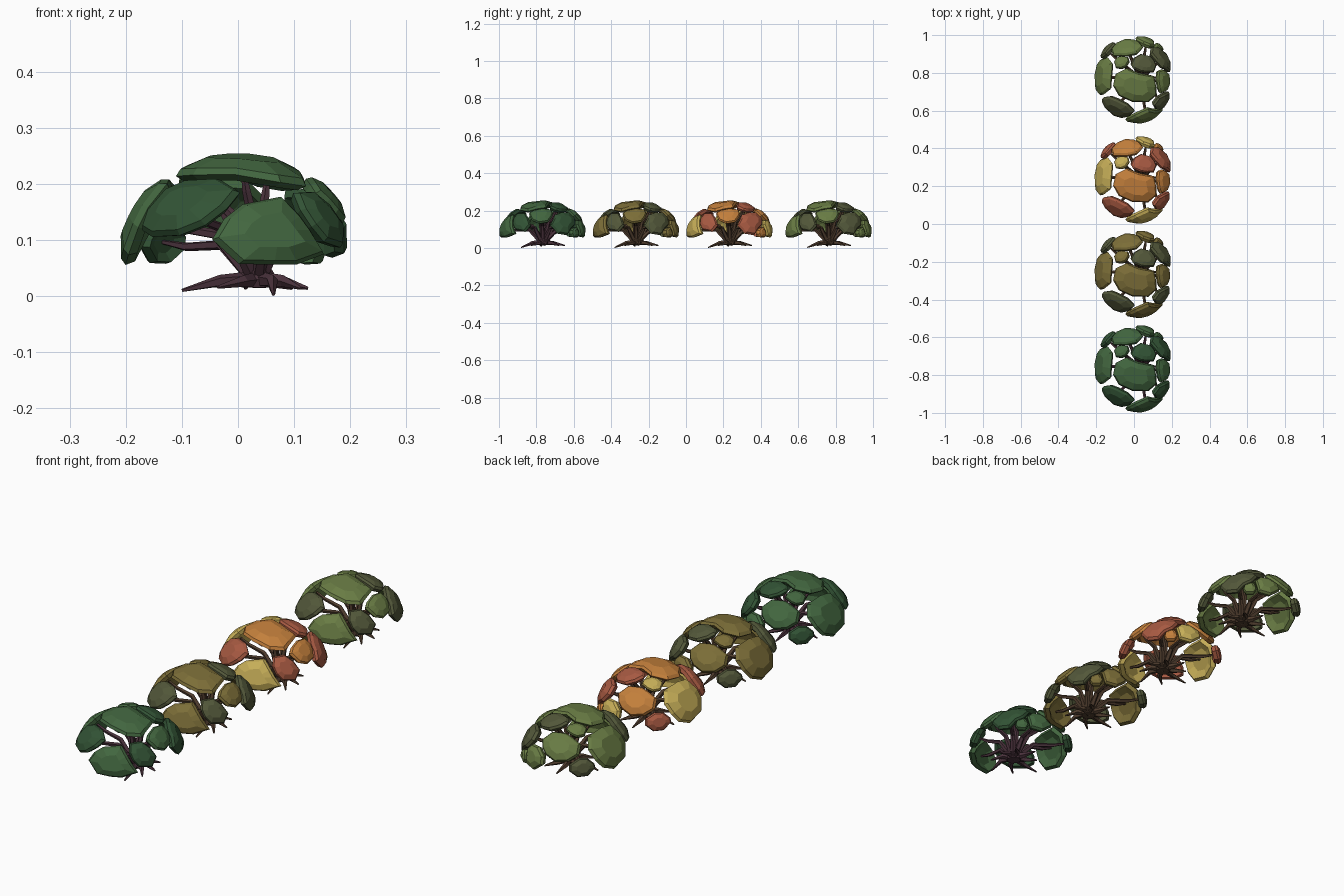
import bpy, bmesh, math, random
from mathutils import Vector

if "Cube" in bpy.data.objects:
    bpy.data.objects.remove(bpy.data.objects["Cube"])


def mat(name, hexcol):
    m = bpy.data.materials.new(name)
    lin = []
    for i in (0, 2, 4):
        c = int(hexcol[i:i + 2], 16) / 255
        lin.append(c / 12.92 if c <= 0.04045 else ((c + 0.055) / 1.055) ** 2.4)
    m.diffuse_color = (*lin, 1)
    m.use_nodes = True
    m.node_tree.nodes["Principled BSDF"].inputs["Base Color"].default_value = m.diffuse_color
    return m


pine = mat("pine_green", "42663F")
deep = mat("deep_green", "325335")
olive = mat("olive", "7C6E38")
grey = mat("grey_green", "53583A")
orange = mat("orange", "C4803C")
red = mat("rust_red", "A85A42")
yellow = mat("straw_yellow", "C6AE58")
moss = mat("moss_green", "697C44")
plum = mat("plum_bark", "4A323C")
brown = mat("brown_bark", "503D2E")

# Crown dome on which all leaf plates lie
C = Vector((0, 0, 0.06))
R = Vector((0.212, 0.234, 0.192))
P = 2.1


def on_dome(p, scale=1.0):
    d = p - C
    k = sum(abs(d[i] / R[i]) ** P for i in range(3)) ** (1 / P)
    return C + d / k * scale


class Patch:
    """Centre, tangent frame and size of one leaf plate on the dome."""

    def __init__(self, x, y, z, ha, hb, rot, slot):
        self.c = on_dome(Vector((x, y, z)))
        n = Vector([(self.c[i] - C[i]) / R[i] ** 2 for i in range(3)]).normalized()
        if n.z > 0.85:
            u = (Vector((1, 0, 0)) - n * n.x).normalized()
        else:
            u = Vector((0, 0, 1)).cross(n).normalized()
        v = n.cross(u)
        self.u = u * math.cos(rot) + v * math.sin(rot)
        self.v = v * math.cos(rot) - u * math.sin(rot)
        self.n, self.ha, self.hb, self.slot = n, ha, hb, slot

    def dist(self, p):
        d = p - self.c
        return math.sqrt((d.dot(self.u) / self.ha) ** 2 + (d.dot(self.v) / self.hb) ** 2
                         + (d.dot(self.n) / (self.ha + self.hb)) ** 2)


def leaf_plate(me_patch, patches, seed):
    """Faceted thick shell patch, grown until it nearly meets its neighbours."""
    rnd = random.Random(seed)
    q = me_patch
    sides = 10 if q.ha > 0.065 else 8
    outline = []
    for i in range(sides):
        a = 2 * math.pi * (i + 0.5 + rnd.uniform(-0.2, 0.2)) / sides
        ray = q.u * (q.ha * math.cos(a)) + q.v * (q.hb * math.sin(a))
        r = 0.5
        limit = rnd.uniform(1.22, 1.42)
        while r < limit:
            p = on_dome(q.c + ray * (r + 0.03))
            if p.z < 0.055 or any(o.dist(p) * 0.88 < q.dist(p) for o in patches if o is not q):
                break
            r += 0.03
        outline.append(ray * r)
    bm = bmesh.new()
    rings = []
    # hollow underside, rim, shoulder, crown
    for size, height in ((0.5, 0.89), (0.92, 0.87), (1.0, 0.95), (0.86, 0.99), (0.45, 1.015)):
        rings.append([bm.verts.new(on_dome(q.c + o * size, height)) for o in outline])
    for lo, hi in zip(rings, rings[1:]):
        bridge(bm, lo, hi)
    bm.faces.new(rings[-1])
    bm.faces.new(rings[0][::-1])
    return finish(bm, "leaf_plate")


def bridge(bm, lo, hi):
    for i in range(len(lo)):
        j = (i + 1) % len(lo)
        bm.faces.new((lo[i], lo[j], hi[j], hi[i]))


def finish(bm, name):
    bmesh.ops.recalc_face_normals(bm, faces=bm.faces)
    me = bpy.data.meshes.new(name)
    bm.to_mesh(me)
    bm.free()
    return me


def tube(bm, pts, radii, sides=5):
    pts = [Vector(p) for p in pts]
    ref = (pts[-1] - pts[0]).orthogonal()
    rings = []
    for i, p in enumerate(pts):
        d = (pts[min(i + 1, len(pts) - 1)] - pts[max(i - 1, 0)]).normalized()
        a = (ref - d * ref.dot(d)).normalized()
        b = d.cross(a)
        rings.append([bm.verts.new(p + (a * math.cos(t) + b * math.sin(t)) * radii[i])
                      for t in (2 * math.pi * k / sides for k in range(sides))])
    for lo, hi in zip(rings, rings[1:]):
        bridge(bm, lo, hi)
    bm.faces.new(rings[0][::-1])
    bm.faces.new(rings[-1])


# centre x, y, z, half width, half height, turn, colour slot
patches = [Patch(*p) for p in [
    (0.01, -0.035, 0.25, 0.125, 0.08, -0.25, 0),
    (-0.17, 0.015, 0.145, 0.10, 0.085, 0, 2),
    (-0.10, -0.155, 0.165, 0.095, 0.055, 0.25, 1),
    (0.065, -0.20, 0.11, 0.10, 0.065, -0.15, 2),
    (0.155, -0.125, 0.145, 0.06, 0.055, 0.2, 1),
    (0.165, -0.01, 0.185, 0.075, 0.05, 0, 0),
    (0.165, 0.125, 0.15, 0.075, 0.07, 0, 1),
    (0.06, 0.085, 0.235, 0.07, 0.05, 0.2, 1),
    (0.07, 0.205, 0.11, 0.06, 0.045, 0, 2),
    (-0.04, 0.17, 0.17, 0.075, 0.055, 0, 0),
    (-0.065, 0.09, 0.215, 0.04, 0.036, 0.3, 2),
    (-0.13, 0.14, 0.095, 0.05, 0.035, 0, 1),
    (0.14, 0.18, 0.09, 0.035, 0.03, 0, 0),
]]
plate_meshes = [leaf_plate(q, patches, i + 3) for i, q in enumerate(patches)]

# Trunk base, forked branches and spreading roots
base = Vector((0.035, 0, 0.03))
bm = bmesh.new()
tube(bm, [base + Vector((0, 0, -0.015)), base, base + Vector((0, 0, 0.02))],
     [0.03, 0.036, 0.024], 7)
for q in patches[:12]:
    end = on_dome(q.c, 0.89)
    out = Vector((end.x - base.x, end.y - base.y, 0))
    mid = base + out * 0.38 + Vector((0, 0, 0.035 + (end.z - base.z) * 0.4))
    tube(bm, [base + out * 0.04, mid, base.lerp(end, 0.75) + Vector((0, 0, 0.008)), end],
         [0.014, 0.010, 0.008, 0.004], 5)
roots = [(0.1, 0.09, 0.014), (0.95, 0.105, 0.014), (1.75, 0.12, 0.014), (2.5, 0.10, 0.018),
         (3.2, 0.135, 0.010), (4.05, 0.115, 0.016), (4.95, 0.12, 0.003), (5.6, 0.10, 0.014)]
for ang, length, z in roots:
    d = Vector((math.cos(ang), math.sin(ang), 0))
    side = Vector((-d.y, d.x, 0)) * 0.012
    tip = base + d * length
    tip.z = z
    tube(bm, [base, base + d * length * 0.5 + side - Vector((0, 0, 0.003)), tip],
         [0.016, 0.011, 0.003], 5)
trunk_mesh = finish(bm, "trunk")

# Four bushes in a row: y position, leaf colours, bark
bushes = [
    (-0.765, (pine, deep, pine), plum),
    (-0.265, (olive, grey, olive), brown),
    (0.235, (orange, red, yellow), brown),
    (0.765, (moss, grey, moss), brown),
]


def place(me, name, y, material):
    me = me.copy()
    me.materials.append(material)
    ob = bpy.data.objects.new(name, me)
    ob.location.y = y
    bpy.context.collection.objects.link(ob)


for b, (y, leaves, bark) in enumerate(bushes, 1):
    place(trunk_mesh, f"bush_{b}_trunk_and_roots", y, bark)
    for i, (q, me) in enumerate(zip(patches, plate_meshes), 1):
        place(me, f"bush_{b}_leaf_plate_{i}", y, leaves[q.slot])
